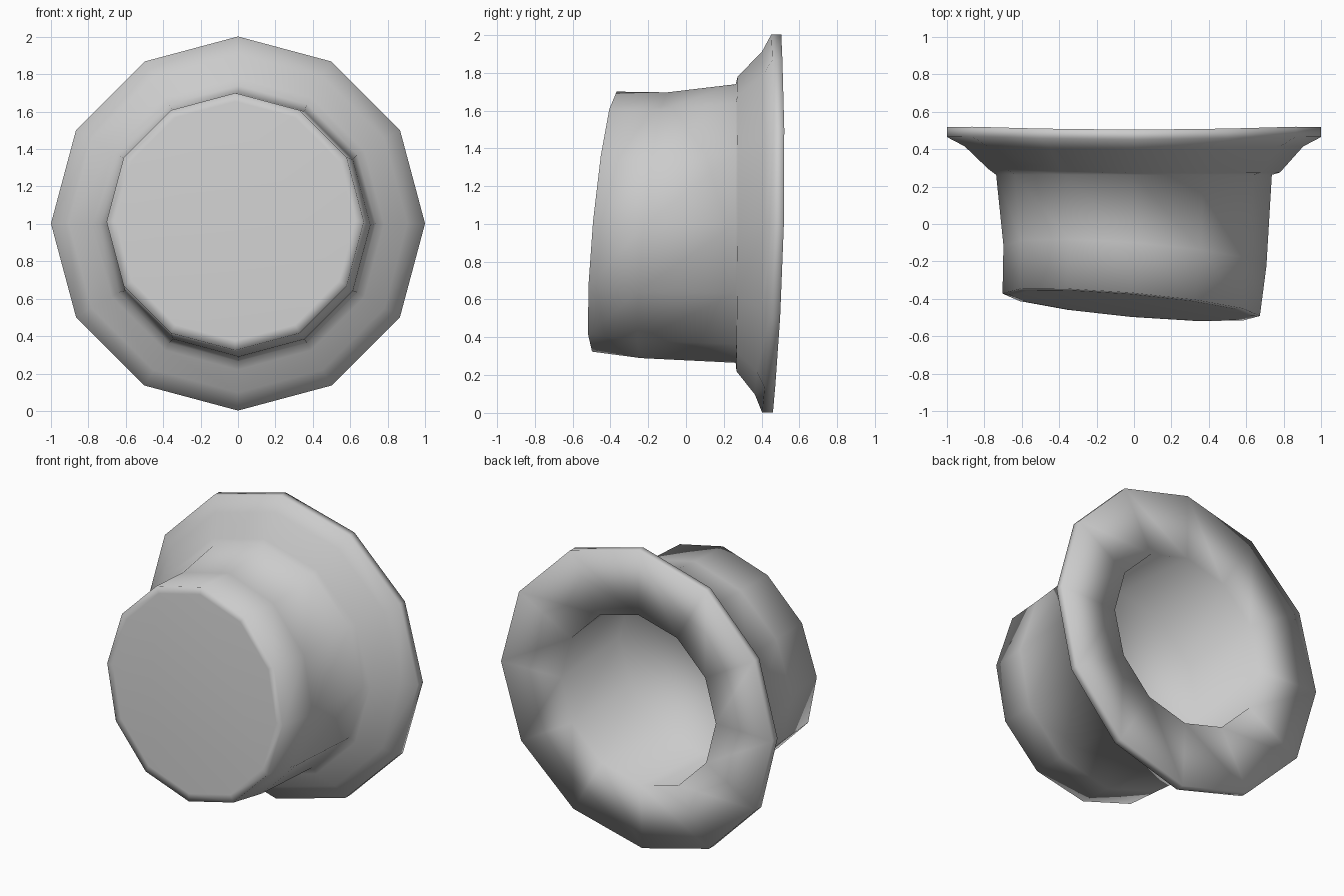
import bpy, bmesh, math

SIDES = 12

# rings from crown front, over the brim and into the hollow:
# radius, centre x, centre z, y, tilt along x, tilt along z, brim sag
PROFILE = [
    (0.640, -0.015, 1.015, -0.436, -0.055, 0.060, 0.0),     # flat crown face
    (0.688, -0.015, 1.012, -0.432, -0.060, 0.065, 0.0),     # crown rim
    (0.703,  0.005, 0.993, -0.170, -0.055, 0.070, 0.0),     # crown wall
    (0.737,  0.000, 1.002,  0.263,  0.000, 0.000, 0.0),     # wall meets brim
    (0.780,  0.000, 1.000,  0.285, -0.010, 0.003, -0.015),  # brim flare
    (0.905,  0.000, 1.003,  0.415,  0.000, 0.018, -0.033),
    (1.000,  0.000, 1.002,  0.465,  0.000, 0.024, -0.038),  # brim lip
    (1.000,  0.000, 1.002,  0.518,  0.000, 0.022, -0.036),
    (0.570,  0.000, 1.000,  0.500,  0.000, 0.010, -0.010),  # opening
    (0.610,  0.000, 1.000, -0.150, -0.020, 0.020, 0.0),     # hollow floor
]


def add_ring(bm, r, cx, cz, y, tx, tz, sag):
    ring = []
    for i in range(SIDES):
        a = 2 * math.pi * i / SIDES
        c, s = math.cos(a), math.sin(a)
        ring.append(bm.verts.new((cx + r * c, y + tx * c + tz * s + sag * s * s, cz + r * s)))
    return ring


# loft the rings and close both ends
bm = bmesh.new()
rings = [add_ring(bm, *p) for p in PROFILE]
for a, b in zip(rings, rings[1:]):
    for i in range(SIDES):
        j = (i + 1) % SIDES
        bm.faces.new((a[i], a[j], b[j], b[i]))
bm.faces.new(rings[0])
bm.faces.new(rings[-1])
bmesh.ops.recalc_face_normals(bm, faces=bm.faces)
for f in bm.faces:
    f.smooth = True
mesh = bpy.data.meshes.new("flanged_cup")
bm.to_mesh(mesh)
bm.free()
cup = bpy.data.objects.new("flanged_cup", mesh)
bpy.context.collection.objects.link(cup)
